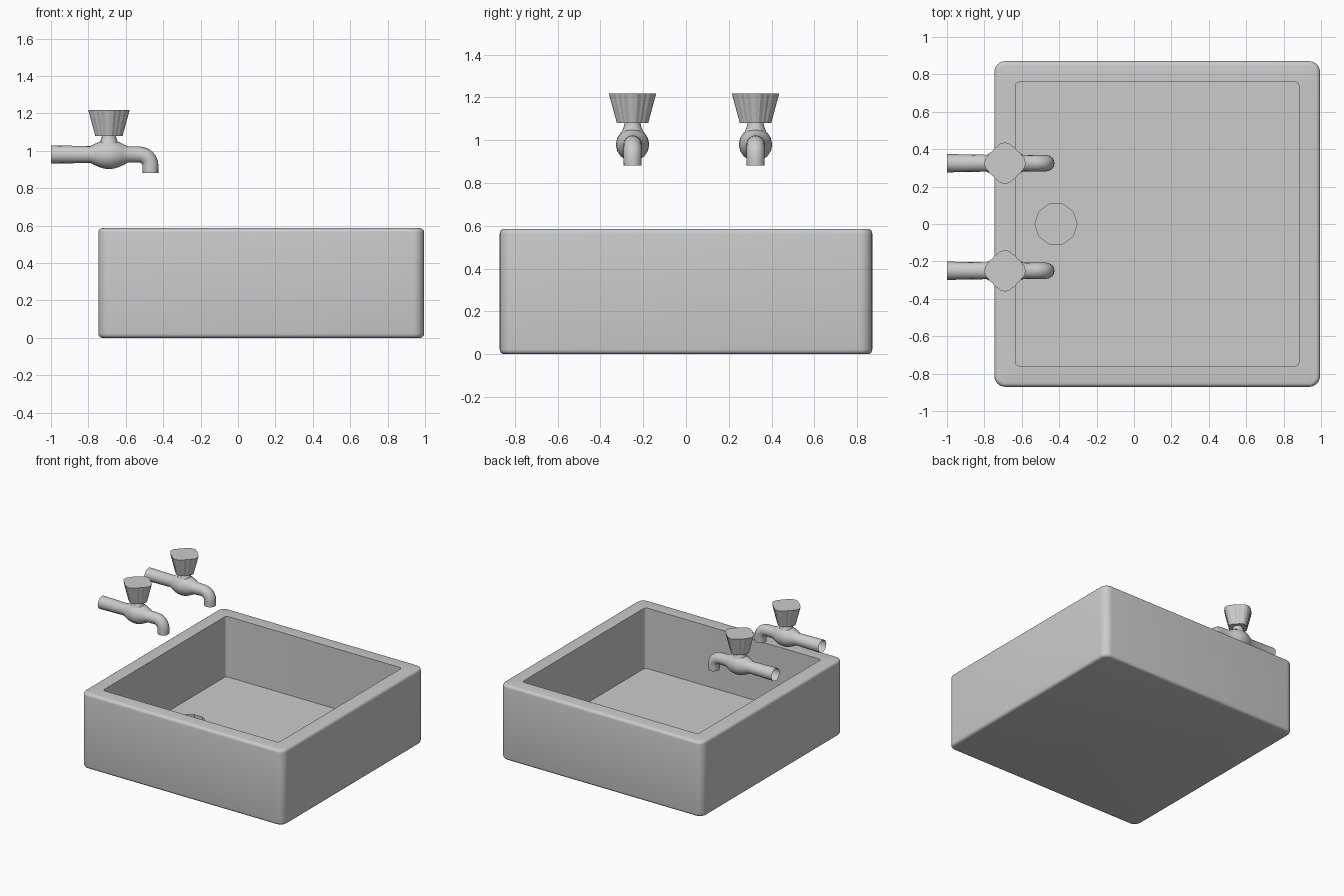
import bpy, bmesh
from math import sin, cos, pi, radians

if "Cube" in bpy.data.objects:
    bpy.data.objects.remove(bpy.data.objects["Cube"])


def loft(name, rings, caps=(True, True), smooth=True, angle=35):
    """Skin a list of equal-length point rings into one object."""
    bm = bmesh.new()
    loops = [[bm.verts.new(p) for p in ring] for ring in rings]
    n = len(loops[0])
    for a, b in zip(loops, loops[1:]):
        for i in range(n):
            j = (i + 1) % n
            bm.faces.new((a[i], a[j], b[j], b[i]))
    if caps[0]:
        bm.faces.new(loops[0][::-1])
    if caps[1]:
        bm.faces.new(loops[-1])
    bmesh.ops.recalc_face_normals(bm, faces=bm.faces)
    me = bpy.data.meshes.new(name)
    bm.to_mesh(me)
    bm.free()
    ob = bpy.data.objects.new(name, me)
    bpy.context.collection.objects.link(ob)
    if smooth:
        bpy.ops.object.select_all(action='DESELECT')
        ob.select_set(True)
        bpy.context.view_layer.objects.active = ob
        bpy.ops.object.shade_smooth_by_angle(angle=radians(angle))
    return ob


def rounded_rect(cx, half, r, z, seg=6):
    pts = []
    for q in range(4):
        mid = pi / 4 + q * pi / 2
        sx, sy = (1 if cos(mid) > 0 else -1), (1 if sin(mid) > 0 else -1)
        for k in range(seg + 1):
            a = q * pi / 2 + k / seg * pi / 2
            pts.append((cx + sx * (half - r) + r * cos(a),
                        sy * (half - r) + r * sin(a), z))
    return pts


def circle(cx, cy, z, r, n):
    return [(cx + r * cos(2 * pi * i / n), cy + r * sin(2 * pi * i / n), z) for i in range(n)]


# Basin: outside wall with rounded edges, flat rim, then the inside well
CX, HALF, TOP, FLOOR, B = 0.124, 0.871, 0.586, 0.115, 0.022
rings = []
for k in range(5):
    a = k / 4 * pi / 2
    d = B * (1 - sin(a))
    rings.append(rounded_rect(CX, HALF - d, 0.06 - d, B * (1 - cos(a))))
for k in range(5):
    a = k / 4 * pi / 2
    d = B * (1 - cos(a))
    rings.append(rounded_rect(CX, HALF - d, 0.06 - d, TOP - B + B * sin(a)))
rings.append(rounded_rect(CX, 0.758, 0.02, TOP))
rings.append(rounded_rect(CX, 0.758, 0.02, FLOOR))
basin = loft("basin", rings)

# Drain recess in the basin floor
cutter = loft("drain_cutter", [circle(-0.417, 0, FLOOR - 0.05, 0.113, 10),
                               circle(-0.417, 0, FLOOR + 0.05, 0.113, 10)], smooth=False)
cutter.hide_render = True
cutter.hide_viewport = True
cutter.display_type = 'WIRE'
cut = basin.modifiers.new("drain", 'BOOLEAN')
cut.operation = 'DIFFERENCE'
cut.solver = 'EXACT'
cut.object = cutter

PIPE_Z, VALVE_X = 0.98, -0.69


def tap(side, y):
    # Pipe, swollen valve body and bent spout as one swept tube: (x, z, tilt, radius)
    path = [(-1.0, PIPE_Z, 0, 0.049), (-0.79, PIPE_Z, 0, 0.045)]
    for k in range(1, 8):
        t = k / 8
        path.append((-0.79 + 0.2 * t, PIPE_Z, 0, 0.044 + 0.034 * sin(pi * t)))
    path.append((-0.59, PIPE_Z, 0, 0.044))
    bend = 0.06
    for k in range(7):
        a = k / 6 * pi / 2
        path.append((-0.528 + bend * sin(a), PIPE_Z - bend * (1 - cos(a)), a, 0.043))
    path.append((-0.468, 0.882, pi / 2, 0.042))
    n = 16
    tube = []
    for x, z, tilt, r in path:
        ring = []
        for i in range(n):
            a = 2 * pi * i / n
            ring.append((x + r * sin(a) * sin(tilt), y + r * cos(a), z + r * sin(a) * cos(tilt)))
        tube.append(ring)
    loft(side + "_tap_body", tube, caps=(False, False), angle=50)

    # Neck between valve body and handle
    neck = [(0.062, 1.015), (0.052, 1.035), (0.045, 1.053), (0.039, 1.07), (0.037, 1.09)]
    loft(side + "_tap_neck", [circle(VALVE_X, y, z, r, 16) for r, z in neck], angle=50)

    # Lobed, tapering handle
    quarter = [(0, 0.111), (13, 0.108), (25, 0.099), (34, 0.099), (45, 0.093), (56, 0.099), (65, 0.099), (77, 0.108)]
    handle = []
    for scale, z in ((0.66, 1.08), (1.0, 1.219)):
        handle.append([(VALVE_X + r * scale * cos(radians(d + 90 * q)),
                        y + r * scale * sin(radians(d + 90 * q)), z)
                       for q in range(4) for d, r in quarter])
    loft(side + "_tap_handle", handle, smooth=False)


tap("near", -0.25)
tap("far", 0.325)
